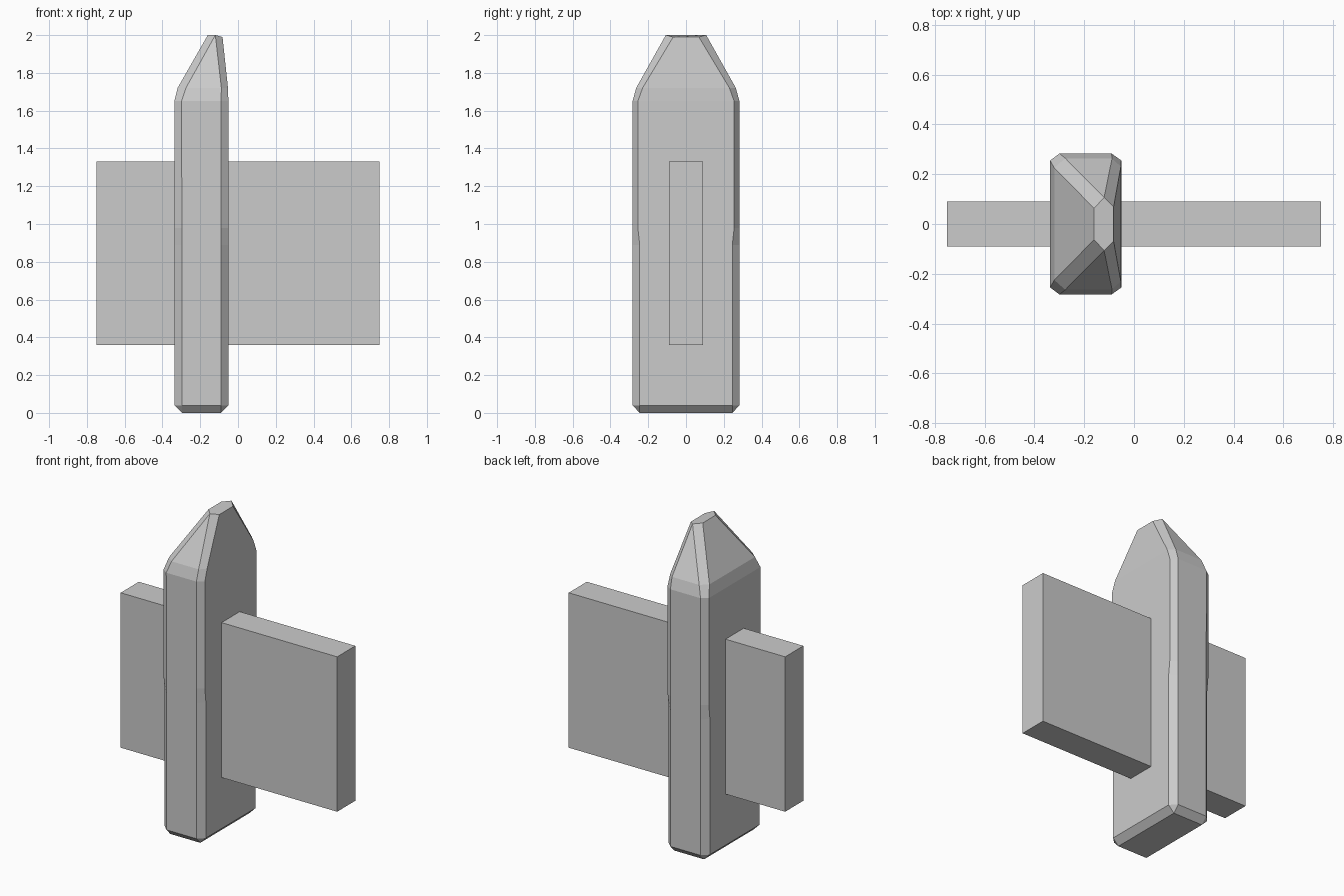
import bpy, bmesh

if "Cube" in bpy.data.objects:
    bpy.data.objects.remove(bpy.data.objects["Cube"])

def finish(bm, name):
    bmesh.ops.remove_doubles(bm, verts=bm.verts, dist=0.0005)
    bmesh.ops.recalc_face_normals(bm, faces=bm.faces)
    me = bpy.data.meshes.new(name)
    bm.to_mesh(me)
    bm.free()
    ob = bpy.data.objects.new(name, me)
    bpy.context.collection.objects.link(ob)
    return ob

# wide plank running through the post
bm = bmesh.new()
bmesh.ops.create_cube(bm, size=1)
for v in bm.verts:
    v.co = (v.co.x * 1.5, v.co.y * 0.18, 0.845 + v.co.z * 0.97)
finish(bm, "plank")

# post: each level is a half outline (x, y, z), mirrored in y
def level(z, left, left_y, inner_left, inner_right, right, right_y, side):
    half = [(left, left_y, z), (inner_left, side, z),
            (inner_right, side, z), (right, right_y, z)]
    return half + [(x, -y, h) for x, y, h in reversed(half)]

base = level(0, -0.297, 0.245, -0.297, -0.09, -0.09, 0.245, 0.245)
top = level(2.0, -0.16, 0.063, -0.12, -0.12, -0.082, 0.068, 0.107)
top = [(x, y, 1.99 if x > -0.1 else z) for x, y, z in top]
levels = [
    base,
    level(0.04, -0.337, 0.245, -0.297, -0.09, -0.051, 0.245, 0.283),
    level(0.89, -0.337, 0.245, -0.297, -0.09, -0.051, 0.245, 0.283),
    level(0.98, -0.337, 0.255, -0.297, -0.09, -0.051, 0.255, 0.283),
    level(1.65, -0.337, 0.255, -0.299, -0.09, -0.051, 0.255, 0.283),
    level(1.72, -0.320, 0.225, -0.276, -0.088, -0.053, 0.230, 0.264),
    top,
]
bm = bmesh.new()
rings = [[bm.verts.new(p) for p in lv] for lv in levels]
for a, b in zip(rings, rings[1:]):
    for i in range(8):
        j = (i + 1) % 8
        bm.faces.new((a[i], a[j], b[j], b[i]))
bm.faces.new(rings[0])
bm.faces.new(rings[-1])
finish(bm, "post")
